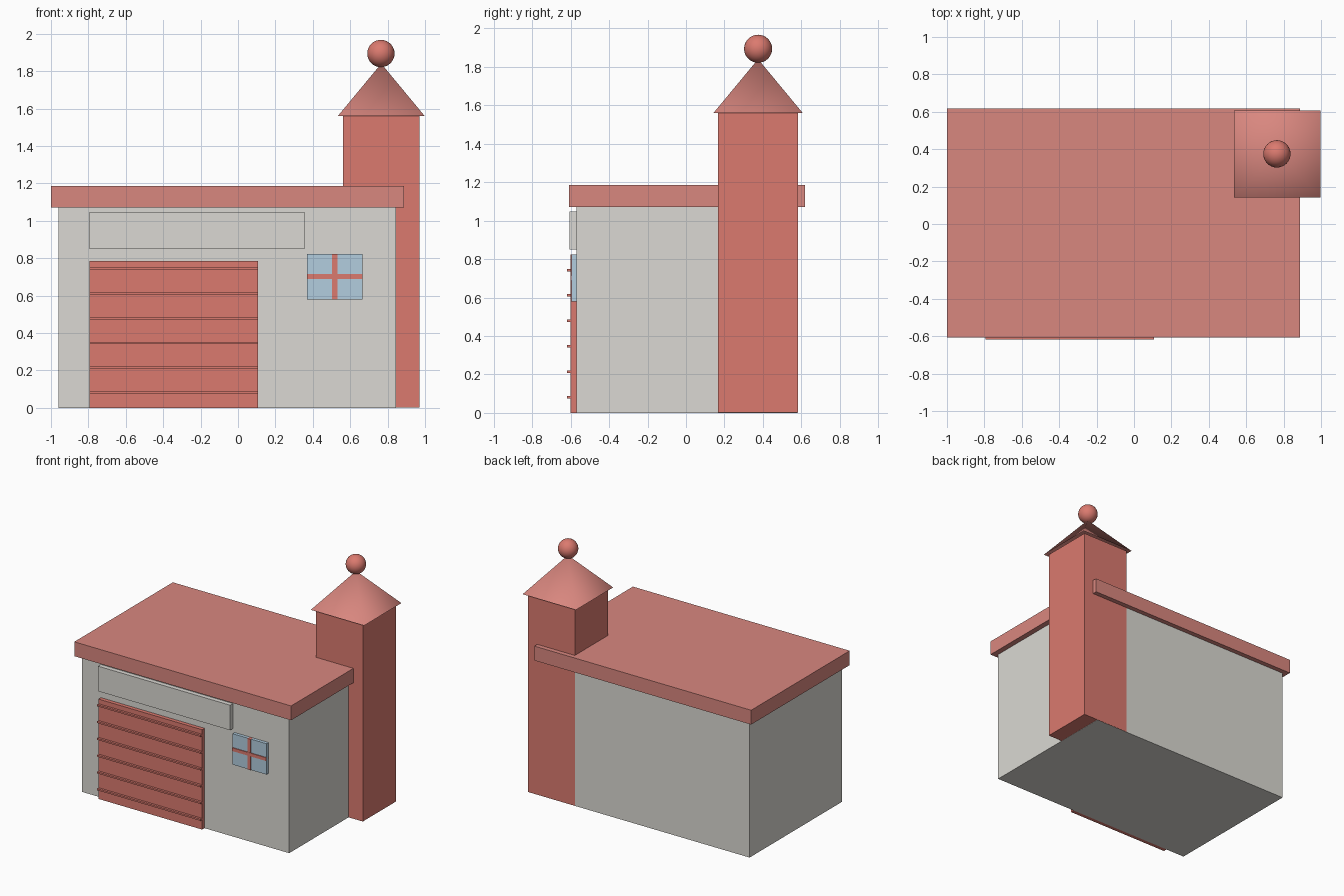
import bpy
import math

cube = bpy.data.objects.get("Cube")
if cube:
    bpy.data.objects.remove(cube, do_unlink=True)


def material(name, rgb):
    """Flat colour given as sRGB, stored as linear values."""
    linear = [((c / 255 + 0.055) / 1.055) ** 2.4 for c in rgb] + [1.0]
    mat = bpy.data.materials.new(name)
    mat.use_nodes = True
    mat.diffuse_color = linear
    bsdf = mat.node_tree.nodes["Principled BSDF"]
    bsdf.inputs["Base Color"].default_value = linear
    bsdf.inputs["Roughness"].default_value = 0.8
    return mat


brick = material("brick red", (219, 122, 111))
tile = material("roof red", (217, 135, 127))
plaster = material("warm grey plaster", (219, 217, 211))
glass = material("pale blue glass", (178, 205, 223))


def finish(name, mat):
    obj = bpy.context.object
    obj.name = name
    obj.data.name = name
    obj.data.materials.append(mat)
    return obj


def box(name, mat, x, y, z):
    """Box spanning the given (low, high) ranges."""
    spans = (x, y, z)
    bpy.ops.mesh.primitive_cube_add(size=1)
    obj = finish(name, mat)
    middle = [(a + b) / 2 for a, b in spans]
    size = [b - a for a, b in spans]
    for v in obj.data.vertices:
        v.co = [m + s * c for m, s, c in zip(middle, size, v.co)]
    return obj


# Main building
wall_front = -0.57
box("walls", plaster, (-0.96, 0.845), (wall_front, 0.58), (0, 1.08))
box("roof_slab", tile, (-1, 0.888), (-0.608, 0.618), (1.072, 1.185))
box("sign_board", plaster, (-0.795, 0.355), (-0.605, wall_front), (0.85, 1.047))

# Garage door with raised ribs
door_x = (-0.795, 0.108)
box("garage_door", brick, door_x, (-0.6, wall_front), (0, 0.786))
for i in range(6):
    z = 0.082 + i * 0.1322
    box(f"door_rib_{i + 1}", brick, door_x, (-0.618, -0.595), (z - 0.0065, z + 0.0065))

# Window with crossed glazing bars
win_x, win_z = (0.37, 0.665), (0.58, 0.823)
box("window_pane", glass, win_x, (-0.595, wall_front), win_z)
box("window_bar_upright", brick, (0.502, 0.531), (-0.6, wall_front), win_z)
box("window_bar_level", brick, win_x, (-0.601, wall_front), (0.689, 0.715))

# Corner tower with a pointed roof and a ball finial
tower_x, tower_y = 0.766, 0.375
box("tower", brick, (0.561, 0.97), (0.167, 0.5815), (0.001, 1.56))

bpy.ops.mesh.primitive_cone_add(
    vertices=4, radius1=0.232 * math.sqrt(2), radius2=0, depth=0.28,
    end_fill_type='NOTHING', location=(tower_x, tower_y, 1.7),
    rotation=(0, 0, math.pi / 4))
finish("tower_roof", tile)
bpy.ops.object.shade_smooth()

bpy.ops.mesh.primitive_uv_sphere_add(
    segments=32, ring_count=16, radius=0.073, location=(tower_x - 0.002, tower_y, 1.894))
finish("tower_finial", brick)
bpy.ops.object.shade_smooth()
